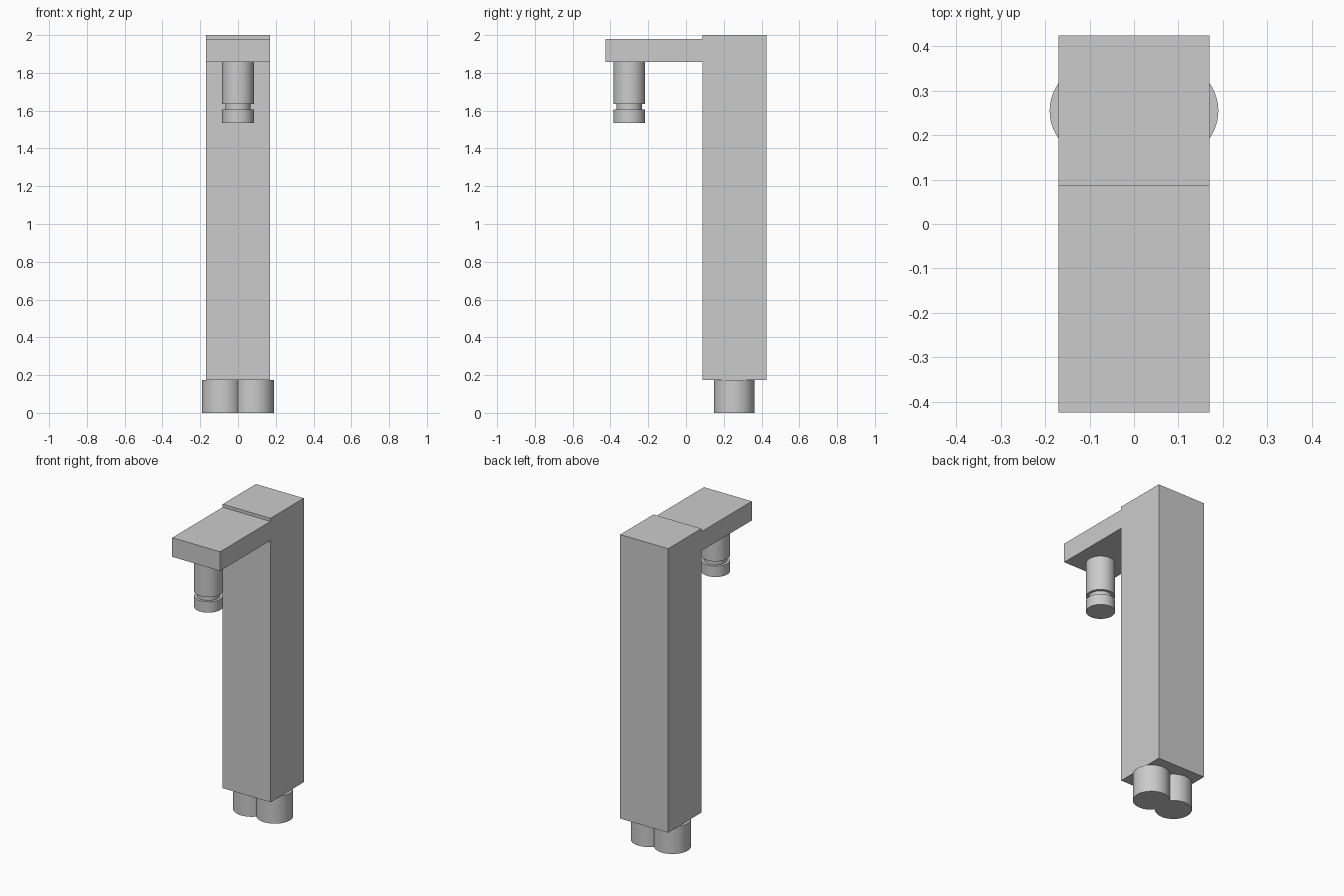
import bpy
import math

cube = bpy.data.objects.get("Cube")
if cube:
    bpy.data.objects.remove(cube, do_unlink=True)

grey = bpy.data.materials.new("light grey metal")
grey.use_nodes = True
grey.diffuse_color = (0.6, 0.6, 0.6, 1)
grey.node_tree.nodes["Principled BSDF"].inputs["Base Color"].default_value = (0.6, 0.6, 0.6, 1)


def box(name, low, high):
    """Box spanning two opposite corners."""
    bpy.ops.mesh.primitive_cube_add(size=1, location=[(a + b) / 2 for a, b in zip(low, high)])
    ob = bpy.context.object
    ob.name = name
    ob.scale = [b - a for a, b in zip(low, high)]
    bpy.ops.object.transform_apply(location=False, rotation=False, scale=True)
    ob.data.materials.append(grey)


def cylinder(name, x, y, radius, bottom, top):
    """Upright smooth cylinder between two heights."""
    bpy.ops.mesh.primitive_cylinder_add(vertices=64, radius=radius, depth=top - bottom,
                                        location=(x, y, (bottom + top) / 2))
    ob = bpy.context.object
    ob.name = name
    ob.data.materials.append(grey)
    bpy.ops.object.shade_smooth_by_angle(angle=math.radians(30))


HALF = 0.17

# Square column and the flat spout reaching forward
box("column", (-HALF, 0.087, 0.175), (HALF, 0.425, 2.0))
box("spout_arm", (-HALF, -0.425, 1.857), (HALF, 0.087, 1.98))

# Nozzle hanging under the spout, with a narrow neck above its tip
NOZZLE_Y = -0.3
cylinder("nozzle_body", 0, NOZZLE_Y, 0.084, 1.635, 1.857)
cylinder("nozzle_neck", 0, NOZZLE_Y, 0.067, 1.605, 1.635)
cylinder("nozzle_tip", 0, NOZZLE_Y, 0.084, 1.535, 1.605)

# Pair of round mounting stubs under the column
for side, x in (("left", 0.083), ("right", -0.083)):
    cylinder(side + "_stub", x, 0.255, 0.107, 0.0, 0.175)
